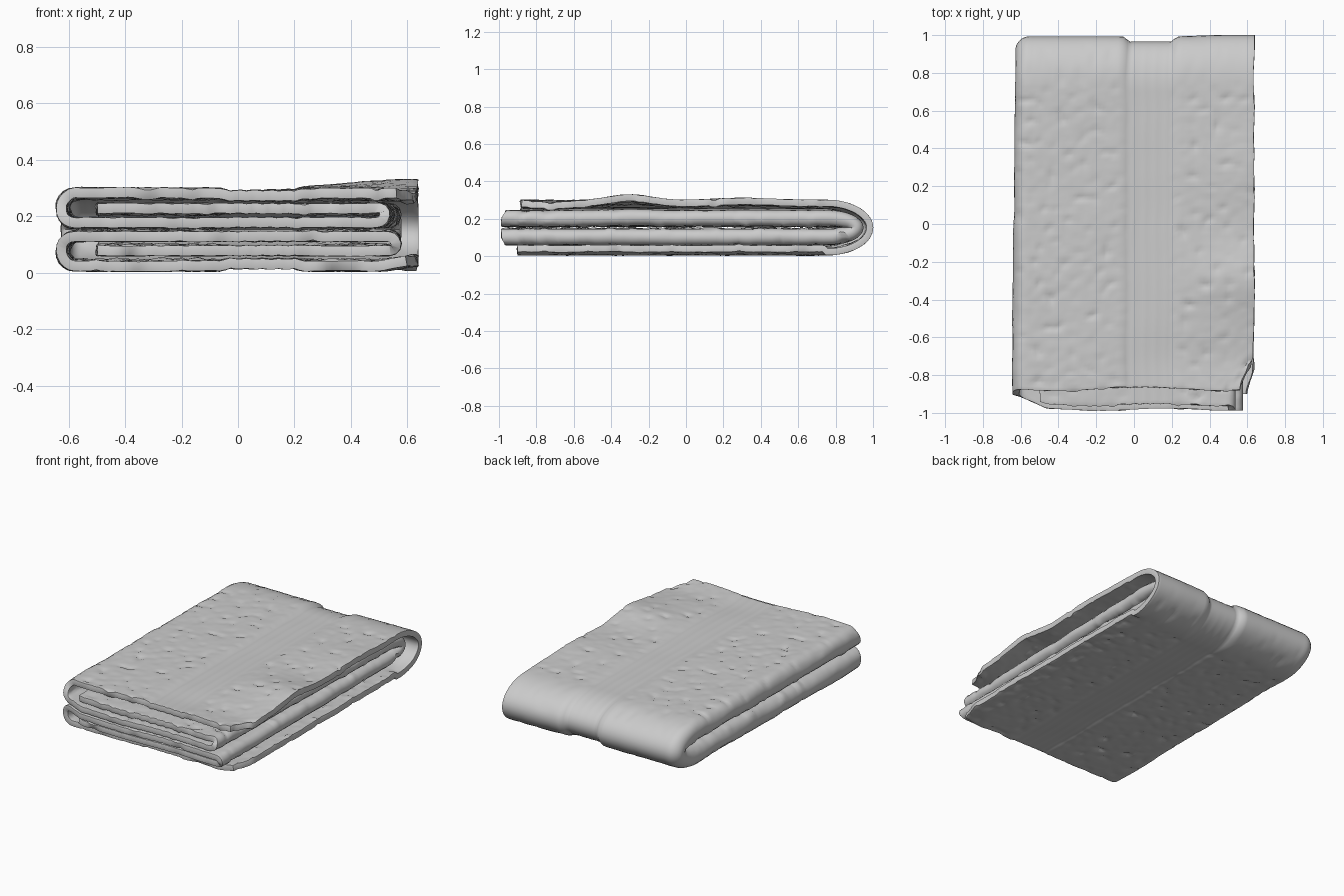
import bpy, bmesh, math
from mathutils import Vector, noise

if "Cube" in bpy.data.objects:
    bpy.data.objects.remove(bpy.data.objects["Cube"])

STEP = 0.019        # spacing of the cloth grid
THICK = 0.036       # cloth thickness
MID = 0.153         # height of the plane the towel is folded about
OUTER = 0.13        # distance of the outer layer from that plane


def smooth(a, b, v):
    t = min(1, max(0, (v - a) / (b - a)))
    return t * t * (3 - 2 * t)


def bump(x, centre, width):
    return math.exp(-((x - centre) / width) ** 2)


def line(x0, x1, d):
    n = round(abs(x1 - x0) / STEP)
    return [(x0 + (x1 - x0) * i / n, d) for i in range(n)]


def turn(cx, cd, rx, rd, side, n):
    """Half turn at a side fold, from one layer to the next."""
    angles = [math.pi * i / n for i in range(n)]
    return [(cx + side * rx * math.sin(a), cd + side * -rd * math.cos(a)) for a in angles]


# Section of the lengthwise fold: outer layer, left fold, middle layer, right fold, flap
section = (line(0.635, -0.58, OUTER)
           + turn(-0.58, 0.0775, 0.05, 0.0525, -1, 10)
           + line(-0.58, 0.535, 0.025)
           + turn(0.535, 0.05, 0.025, 0.025, 1, 6)
           + line(0.535, -0.52, 0.075))

# Path of the crosswise fold: (stage, fraction) along bottom, back bend and top
FLAT, BEND = 88, 20
path = ([("bottom", i / FLAT) for i in range(FLAT)]
        + [("bend", i / BEND) for i in range(BEND)]
        + [("top", i / FLAT) for i in range(FLAT + 1)])


def band(x):
    """The smooth woven border that runs along the towel."""
    return smooth(-0.07, -0.03, x) * (1 - smooth(0.19, 0.24, x))


def terry(x, s, layer):
    """Fluffy pile with scattered pits and soft lumps."""
    p = Vector((x, s, layer))
    pits = max(0, noise.noise(p * 17) - 0.22)
    fuzz = noise.noise(p * 24)
    lumps = noise.noise(p * 4)
    return (-0.022 * pits + 0.0025 * fuzz) * (1 - band(x)) + 0.003 * lumps


def front_edge(x, d, top):
    inner = smooth(OUTER, 0.05, d)
    outer_y = -0.872 + 0.012 * math.cos(x * 7 - 0.3) if top else -0.9
    inner_y = -0.982 + 0.45 * max(0, -0.46 - x) + 0.006 * math.sin(x * 9)
    return outer_y + (inner_y - outer_y) * inner


def place(x, d, stage, f, index):
    outer = smooth(0.08, OUTER, d)
    back = 0.852 + 0.95 * d - 0.028 * band(x) * outer + 0.008 * smooth(0.2, 0.5, x)
    reach = 0.1 + d
    hinge = back - reach
    layer = 0 if d > 0.1 else 3 if d < 0.05 else 6
    d += terry(x, index * STEP, layer) - 0.009 * band(x) * outer
    d += 0.0018 * band(x) * math.cos(x * 110)
    if stage == "bend":
        a = math.pi * (f - 0.5)
        y, z = hinge + reach * math.cos(a), d * math.sin(a)
        top = f > 0.5
    else:
        top = stage == "top"
        edge = front_edge(x, d, top)
        y = hinge + (edge - hinge) * (f if top else 1 - f)
        z = d if top else -d
    if stage == "top":
        # loose waves of the upper layers, strongest at the free right edge
        lift = 0.032 * bump(x, 0.6, 0.3) * bump(y, -0.3, 0.15)
        lift += 0.012 * bump(x, 0.6, 0.3) * bump(y, 0.3, 0.2)
        lift -= 0.012 * bump(x, 0.5, 0.4) * bump(y, -0.72, 0.12)
        z += lift * (0.15 + 0.85 * outer)
        x -= 0.075 * smooth(-0.68, -0.88, y) * smooth(0.35, 0.62, x) * outer
        x -= 0.04 * smooth(0.3, 0.55, x) * (1 - outer) * f
    elif stage == "bottom":
        z += 0.018 * smooth(0.5, 0.65, x) * outer
        x -= 0.04 * smooth(-0.75, -0.9, y) * smooth(0.4, 0.62, x) * outer
    # edges wander slightly
    x += 0.015 * (y + 1) * 0.7 * smooth(-0.45, -0.6, x)
    x += 0.006 * noise.noise(Vector((d * 20, y * 6, 2)))
    return x, y, MID + z


# Towel cloth: sweep the section along the path
bm = bmesh.new()
rows = [[bm.verts.new(place(x, d, stage, f, i)) for x, d in section]
        for i, (stage, f) in enumerate(path)]
for r0, r1 in zip(rows, rows[1:]):
    for k in range(len(section) - 1):
        bm.faces.new((r0[k], r0[k + 1], r1[k + 1], r1[k]))
mesh = bpy.data.meshes.new("folded_towel")
bm.to_mesh(mesh)
bm.free()
towel = bpy.data.objects.new("folded_towel", mesh)
bpy.context.collection.objects.link(towel)

# Cloth thickness and rounded hems
solid = towel.modifiers.new("thickness", "SOLIDIFY")
solid.thickness = THICK
solid.offset = 0
hem = towel.modifiers.new("hem", "BEVEL")
hem.width = 0.009
hem.segments = 2
hem.limit_method = "ANGLE"
hem.angle_limit = math.radians(65)

# Colour
grey = bpy.data.materials.new("light_grey_cloth")
grey.use_nodes = True
colour = (0.6, 0.6, 0.6, 1)
grey.diffuse_color = colour
shader = grey.node_tree.nodes["Principled BSDF"]
shader.inputs["Base Color"].default_value = colour
shader.inputs["Roughness"].default_value = 0.9
mesh.materials.append(grey)

bpy.context.view_layer.objects.active = towel
towel.select_set(True)
bpy.ops.object.shade_smooth_by_angle(angle=math.radians(50))
